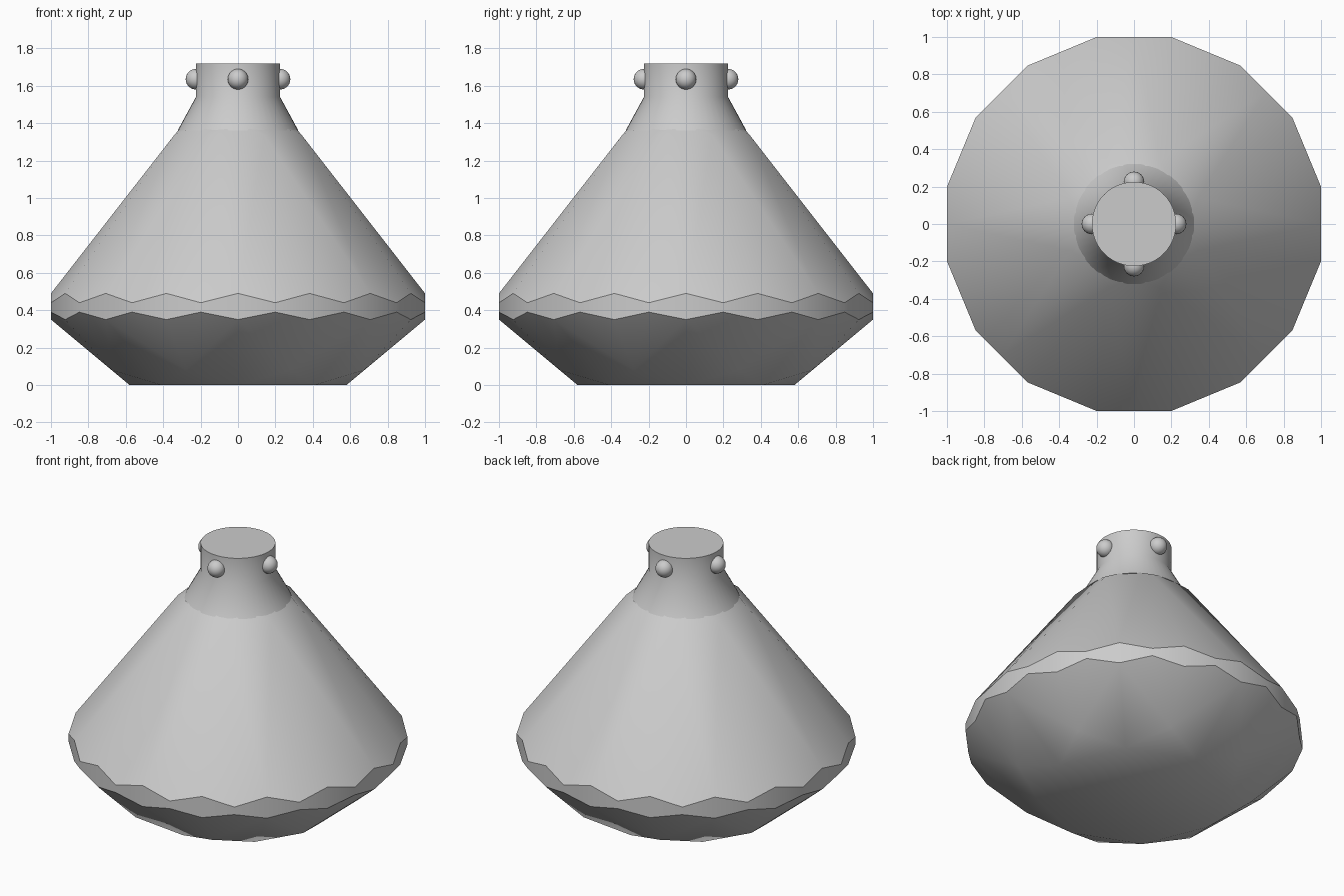
import bpy, bmesh, math

if "Cube" in bpy.data.objects:
    bpy.data.objects.remove(bpy.data.objects["Cube"])

grey = bpy.data.materials.new("plain grey")
grey.diffuse_color = (0.6, 0.6, 0.6, 1)
grey.use_nodes = True
grey.node_tree.nodes["Principled BSDF"].inputs["Base Color"].default_value = grey.diffuse_color


def finish(name, bm, angle=30):
    bmesh.ops.recalc_face_normals(bm, faces=bm.faces)
    mesh = bpy.data.meshes.new(name)
    bm.to_mesh(mesh)
    bm.free()
    mesh.materials.append(grey)
    ob = bpy.data.objects.new(name, mesh)
    bpy.context.collection.objects.link(ob)
    bpy.ops.object.select_all(action='DESELECT')
    bpy.context.view_layer.objects.active = ob
    ob.select_set(True)
    bpy.ops.object.shade_smooth_by_angle(angle=math.radians(angle))
    return ob


def ring(bm, count, radius, z, turn=0.0):
    return [bm.verts.new((radius * math.cos(math.tau * i / count + turn),
                          radius * math.sin(math.tau * i / count + turn), z))
            for i in range(count)]


def girdle(bm, z_mid, z_corner):
    # 16-sided outline with a point at the middle of every side
    corner = 1 / math.cos(math.pi / 16)
    verts = ring(bm, 32, 1, z_mid)
    for v in verts[1::2]:
        v.co.x, v.co.y, v.co.z = v.co.x * corner, v.co.y * corner, z_corner
    return verts


def facets(bm, edge, knee, tip):
    # kites, star triangles and girdle facets, closed by a flat table
    for i in range(8):
        j = (i + 1) % 8
        a = 4 * i
        bm.faces.new((tip[i], knee[i], edge[a], knee[i - 1]))
        bm.faces.new((tip[i], tip[j], knee[i]))
        bm.faces.new((knee[i], edge[a], edge[a + 1], edge[a + 2]))
        bm.faces.new((knee[i], edge[a + 2], edge[a + 3], edge[(a + 4) % 32]))
    bm.faces.new(tip)


# Faceted body: crown, girdle band and pavilion
bm = bmesh.new()
upper = girdle(bm, 0.49, 0.44)
lower = girdle(bm, 0.35, 0.39)
half = math.pi / 8
facets(bm, upper, ring(bm, 8, 0.37, 1.335, half), ring(bm, 8, 0.29, 1.395))
facets(bm, lower, ring(bm, 8, 0.73, 0.08, half), ring(bm, 8, 0.58, 0.0))
for i in range(32):
    j = (i + 1) % 32
    bm.faces.new((lower[i], lower[j], upper[j], upper[i]))
finish("faceted_body", bm)

# Neck with flared collar
bm = bmesh.new()
profile = [(0.322, 1.362), (0.225, 1.54), (0.225, 1.72)]
rings = [ring(bm, 48, r, z) for r, z in profile]
for a, b in zip(rings, rings[1:]):
    for i in range(48):
        j = (i + 1) % 48
        bm.faces.new((a[i], a[j], b[j], b[i]))
bm.faces.new(rings[0])
bm.faces.new(rings[-1])
finish("neck", bm)

# Four beads around the neck
for k, side in enumerate(("right", "back", "left", "front")):
    bm = bmesh.new()
    bmesh.ops.create_uvsphere(bm, u_segments=24, v_segments=12, radius=0.055)
    bead = finish(side + "_bead", bm, 60)
    a = k * math.pi / 2
    bead.location = (0.225 * math.cos(a), 0.225 * math.sin(a), 1.635)
